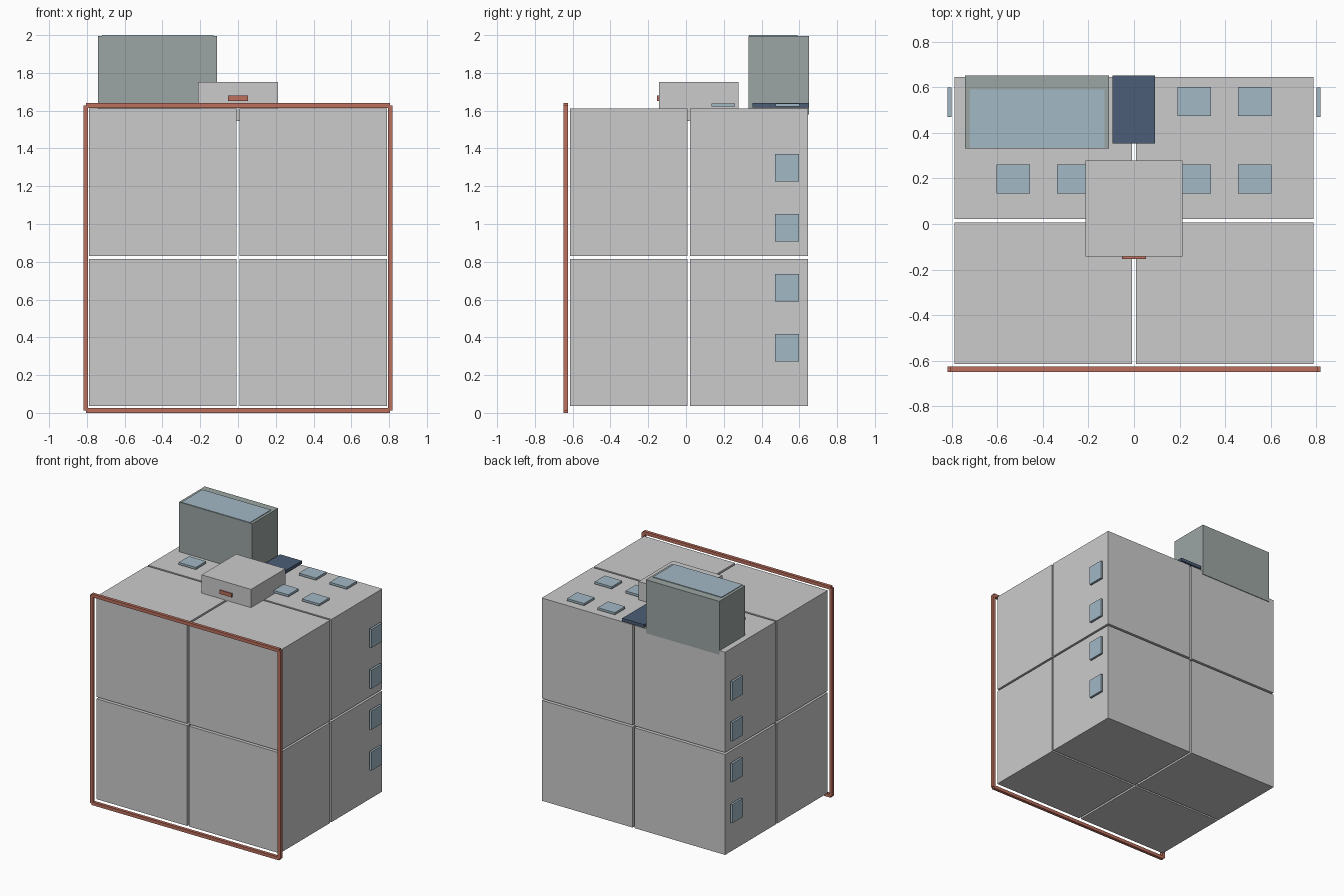
import bpy

if "Cube" in bpy.data.objects:
    bpy.data.objects.remove(bpy.data.objects["Cube"])


def material(name, rgb):
    m = bpy.data.materials.new(name)
    m.diffuse_color = (*rgb, 1.0)
    m.use_nodes = True
    m.node_tree.nodes["Principled BSDF"].inputs["Base Color"].default_value = m.diffuse_color
    return m


GLASS = material("pale_blue", (0.36, 0.48, 0.56))
RED = material("brick_red", (0.50, 0.16, 0.11))
NAVY = material("dark_blue", (0.07, 0.11, 0.18))
SLATE = material("slate_grey", (0.33, 0.38, 0.37))


def box(name, x, y, z, mat=None):
    """Axis-aligned box from (min, max) ranges."""
    bpy.ops.mesh.primitive_cube_add(size=1)
    ob = bpy.context.object
    ob.name = name
    ob.location = [(a + b) / 2 for a, b in (x, y, z)]
    ob.scale = [b - a for a, b in (x, y, z)]
    bpy.ops.object.transform_apply(location=True, rotation=False, scale=True)
    if mat:
        ob.data.materials.append(mat)
    return ob


# eight main blocks with narrow gaps between them
for x in ((-0.788, -0.008), (0.008, 0.788)):
    for y in ((-0.613, 0.007), (0.022, 0.645)):
        for z in ((0.036, 0.816), (0.831, 1.611)):
            box("block", x, y, z)

# red frame around the front face
FRAME_Y = (-0.649, -0.625)
for z in ((0.0, 0.025), (1.615, 1.64)):
    box("frame_rail", (-0.806, 0.806), FRAME_Y, z, RED)
for x in ((-0.818, -0.794), (0.794, 0.818)):
    box("frame_post", x, FRAME_Y, (0.012, 1.628), RED)

# panels standing just off both side walls
for x in ((-0.818, -0.801), (0.801, 0.818)):
    for z in (0.345, 0.663, 0.981, 1.298):
        box("side_panel", x, (0.47, 0.599), (z - 0.0725, z + 0.0725), GLASS)

# two rows of panels just above the roof
for x in (-0.53, -0.265, 0.265, 0.53):
    for y in (0.197, 0.537):
        box("roof_panel", (x - 0.0735, x + 0.0735), (y - 0.063, y + 0.063),
            (1.622, 1.639), GLASS)

# rooftop tower with a flush top panel
box("tower", (-0.741, -0.11), (0.331, 0.65), (1.58, 1.995), SLATE)
box("tower_top_panel", (-0.72, -0.13), (0.333, 0.59), (1.985, 2.0), GLASS)

# dark slab beside the tower
box("dark_slab", (-0.094, 0.093), (0.353, 0.65), (1.617, 1.641), NAVY)

# central roof box, sunk into the roof, with a red plate on its front
box("roof_box", (-0.212, 0.212), (-0.143, 0.279), (1.545, 1.753))
box("roof_box_plate", (-0.052, 0.052), (-0.153, -0.141), (1.652, 1.68), RED)
